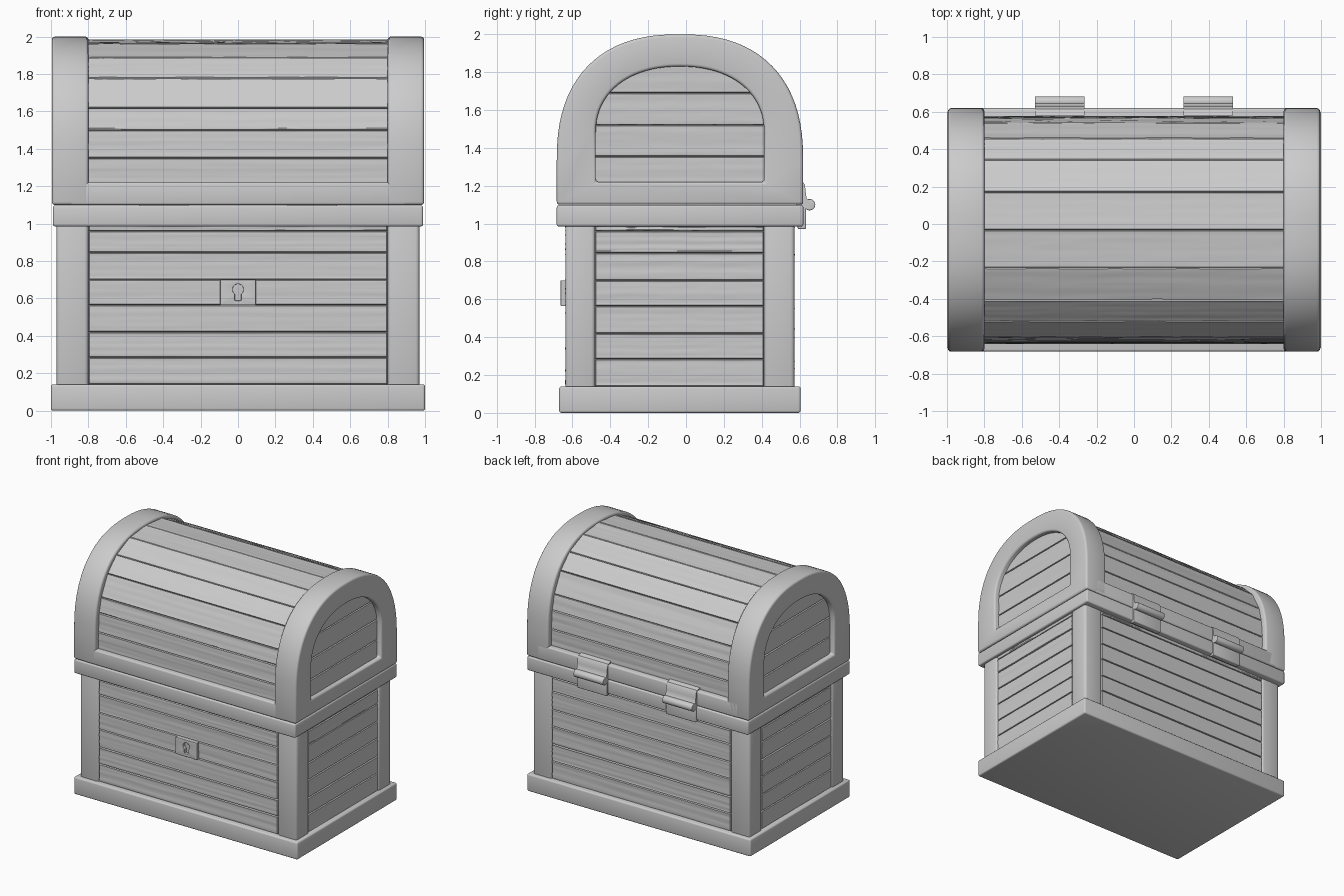
import bpy, bmesh, math, random
from mathutils import Vector

random.seed(4)
if "Cube" in bpy.data.objects:
    bpy.data.objects.remove(bpy.data.objects["Cube"], do_unlink=True)

grey = bpy.data.materials.new("plain_grey")
grey.use_nodes = True
grey.diffuse_color = (0.6, 0.6, 0.6, 1)
grey.node_tree.nodes["Principled BSDF"].inputs["Base Color"].default_value = (0.6, 0.6, 0.6, 1)

MID = -0.032   # depth centre of the chest
parts = []


def finish(name, bm, bevel=0.0, segments=3):
    """Bevel the sharp edges and turn the bmesh into an object."""
    if bevel:
        bmesh.ops.recalc_face_normals(bm, faces=bm.faces)
        sharp = [e for e in bm.edges if e.calc_face_angle(0) > math.radians(40)]
        bmesh.ops.bevel(bm, geom=sharp, offset=bevel, segments=segments,
                        profile=0.5, affect='EDGES', clamp_overlap=True)
    mesh = bpy.data.meshes.new(name)
    bm.to_mesh(mesh)
    bm.free()
    mesh.materials.append(grey)
    ob = bpy.data.objects.new(name, mesh)
    bpy.context.collection.objects.link(ob)
    parts.append(ob)
    return ob


def box(name, x, y, z, bevel=0.015):
    bm = bmesh.new()
    bmesh.ops.create_cube(bm, size=1)
    for v in bm.verts:
        v.co = [lo + (c + 0.5) * (hi - lo) for c, (lo, hi) in zip(v.co, (x, y, z))]
    return finish(name, bm, bevel)


def prism(name, loop, start, sweep, bevel=0.0):
    """Extrude a closed loop of points along a vector."""
    bm = bmesh.new()
    face = bm.faces.new([bm.verts.new(Vector(p) + Vector(start)) for p in loop])
    new = bmesh.ops.extrude_face_region(bm, geom=[face])["geom"]
    bmesh.ops.translate(bm, vec=sweep, verts=[v for v in new if isinstance(v, bmesh.types.BMVert)])
    bmesh.ops.recalc_face_normals(bm, faces=bm.faces)
    return finish(name, bm, bevel)


def ring(name, outer, inner, sweep, bevel):
    """Solid frame between two loops of equal length."""
    bm = bmesh.new()
    sweep = Vector(sweep)
    loops = [[bm.verts.new(Vector(p) + off) for p in loop]
             for loop, off in ((outer, sweep * 0), (outer, sweep), (inner, sweep), (inner, sweep * 0))]
    n = len(outer)
    for k in range(4):
        a, b = loops[k], loops[(k + 1) % 4]
        for i in range(n):
            j = (i + 1) % n
            bm.faces.new((a[i], a[j], b[j], b[i]))
    return finish(name, bm, bevel)


def arch(half, bottom, spring, top, power, steps=40):
    """Round-topped outline in the YZ plane."""
    pts = [(0, MID - half, bottom)]
    for i in range(steps + 1):
        t = math.pi * (1 - i / steps)
        c, s = math.cos(t), math.sin(t)
        pts.append((0, MID + half * math.copysign(abs(c) ** (2 / power), c),
                    spring + (top - spring) * max(s, 0) ** (2 / power)))
    return pts + [(0, MID + half, bottom)]


def board(name, a, b, along, normal):
    """Plank with dipped edges and a slightly uneven, grained face."""
    a, b, along, n = (Vector(v) for v in (a, b, along, normal))
    across = b - a
    edge = 0.005 / across.length
    us = [0, edge] + [i / 12 for i in range(1, 12)] + [1 - edge, 1]
    edge = 0.005 / along.length
    vs = [0, edge] + [j / 14 for j in range(1, 14)] + [1 - edge, 1]
    bm = bmesh.new()
    grid = []
    for u in us:
        grain = random.uniform(-0.003, 0)
        row = []
        for v in vs:
            rim = u in (0, 1) or v in (0, 1)
            depth = -0.018 if rim else grain + random.uniform(-0.001, 0.001)
            row.append(bm.verts.new(a + across * u + along * v + n * depth))
        grid.append(row)
    for r, s in zip(grid, grid[1:]):
        for j in range(len(vs) - 1):
            bm.faces.new((r[j], s[j], s[j + 1], r[j + 1]))
    if across.cross(along).dot(n) < 0:
        bmesh.ops.reverse_faces(bm, faces=bm.faces)
    return finish(name, bm)


# Base slab, inner core, rim band
box("base_slab", (-1, 1), (-0.67, 0.605), (0, 0.14), 0.012)
box("body_core", (-0.93, 0.93), (-0.612, 0.548), (0.1, 1.05), 0)
box("rim_band", (-0.99, 0.99), (-0.683, 0.62), (0.985, 1.098), 0.012)

# Corner posts
for sx, side in ((1, "left"), (-1, "right")):
    for ys, end in (((-0.637, -0.48), "front"), ((0.412, 0.573), "back")):
        box(f"{end}_{side}_post", sorted((sx * 0.8, sx * 0.97)), ys, (0.12, 1.0), 0.02)

# Body planks on all four walls
seams = [0.14, 0.285, 0.42, 0.565, 0.7, 0.845, 0.96, 1.0]
for k, (lo, hi) in enumerate(zip(seams, seams[1:])):
    for y, ny, wall in ((-0.638, -1, "front"), (0.574, 1, "back")):
        board(f"{wall}_plank_{k}", (-0.8, y, lo), (-0.8, y, hi), (1.6, 0, 0), (0, ny, 0))
    for sx, wall in ((1, "left"), (-1, "right")):
        board(f"{wall}_plank_{k}", (sx * 0.965, -0.48, lo), (sx * 0.965, -0.48, hi),
              (0, 0.892, 0), (sx, 0, 0))

# Lid core and bottom rail
prism("lid_core", arch(0.56, 1.1, 1.33, 1.945, 2.4), (-0.92, 0, 0), (1.84, 0, 0))
box("lid_rail", (-0.9, 0.9), (-0.682, 0.619), (1.1, 1.22), 0.012)

# Arched end frames with planked panels
outer = arch(0.651, 1.1, 1.33, 2.0, 2.4)
inner = arch(0.445, 1.22, 1.48, 1.83, 2.2)
panel = [1.2, 1.355, 1.52, 1.69, 1.86]
for sx, side in ((1, "left"), (-1, "right")):
    ring(f"{side}_lid_frame", [(sx * 0.8, y, z) for _, y, z in outer],
         [(sx * 0.8, y, z) for _, y, z in inner], (sx * 0.195, 0, 0), 0.016)
    for k, (lo, hi) in enumerate(zip(panel, panel[1:])):
        board(f"{side}_lid_panel_plank_{k}", (sx * 0.955, -0.49, lo), (sx * 0.955, -0.49, hi),
              (0, 0.916, 0), (sx, 0, 0))

# Curved lid planks, laid as chords of the arch
HALF, SPRING, RISE = 0.61, 1.33, 0.655


def on_arch(side, z):
    t = max(0, (z - SPRING) / RISE)
    return Vector((-0.81, MID + side * HALF * (1 - t ** 2.4) ** (1 / 2.4), z))


heights = [1.2, 1.35, 1.5, 1.62, 1.78, 1.89, 1.965]
chain = [on_arch(-1, z) for z in heights] + [Vector((-0.81, MID, SPRING + RISE))]
chain += [on_arch(1, z) for z in reversed(heights)]
for k, (a, b) in enumerate(zip(chain, chain[1:])):
    d = (b - a).normalized()
    board(f"lid_plank_{k}", a, b, (1.62, 0, 0), (0, -d.z, d.y))

# Lock plate with a keyhole
HX, LOW, HIGH, KEY = 0.095, 0.565, 0.7, 0.648
corners = [(-HX, LOW), (HX, LOW), (HX, HIGH), (-HX, HIGH)]
plate, hole = [], []
for (x0, z0), (x1, z1) in zip(corners, corners[1:] + corners[:1]):
    for i in range(24):
        x, z = x0 + (x1 - x0) * i / 24, z0 + (z1 - z0) * i / 24
        t = math.atan2(z - KEY, x)
        c, s = math.cos(t), math.sin(t)
        r = 0.029
        if s < 0:
            r = max(r, min(0.06 / -s, 0.017 / max(abs(c), 0.001)))
        plate.append((x, -0.662, z))
        hole.append((r * c, -0.662, KEY + r * s))
ring("lock_plate", plate, hole, (0, 0.03, 0), 0.002)

# Back hinges: lower leaf, curved upper leaf and barrel
for cx, side in ((0.397, "left"), (-0.397, "right")):
    xs = (cx - 0.133, cx + 0.133)
    box(f"{side}_hinge_lower_leaf", xs, (0.59, 0.634), (0.972, 1.09), 0.006)
    leaf = [(0, 0.58, 1.08), (0, 0.655, 1.08), (0, 0.655, 1.115), (0, 0.637, 1.135),
            (0, 0.632, 1.17), (0, 0.628, 1.205), (0, 0.615, 1.225), (0, 0.58, 1.235)]
    prism(f"{side}_hinge_upper_leaf", leaf, (xs[0], 0, 0), (0.266, 0, 0))
    circle = [(0, 0.653 + 0.03 * math.cos(i * math.pi / 12), 1.1 + 0.03 * math.sin(i * math.pi / 12))
              for i in range(24)]
    prism(f"{side}_hinge_barrel", circle, (xs[0], 0, 0), (0.266, 0, 0), 0.004)

# Smooth shading that keeps the sharp edges
bpy.ops.object.select_all(action='DESELECT')
for ob in parts:
    ob.select_set(True)
bpy.context.view_layer.objects.active = parts[0]
bpy.ops.object.shade_smooth_by_angle(angle=math.radians(40))
